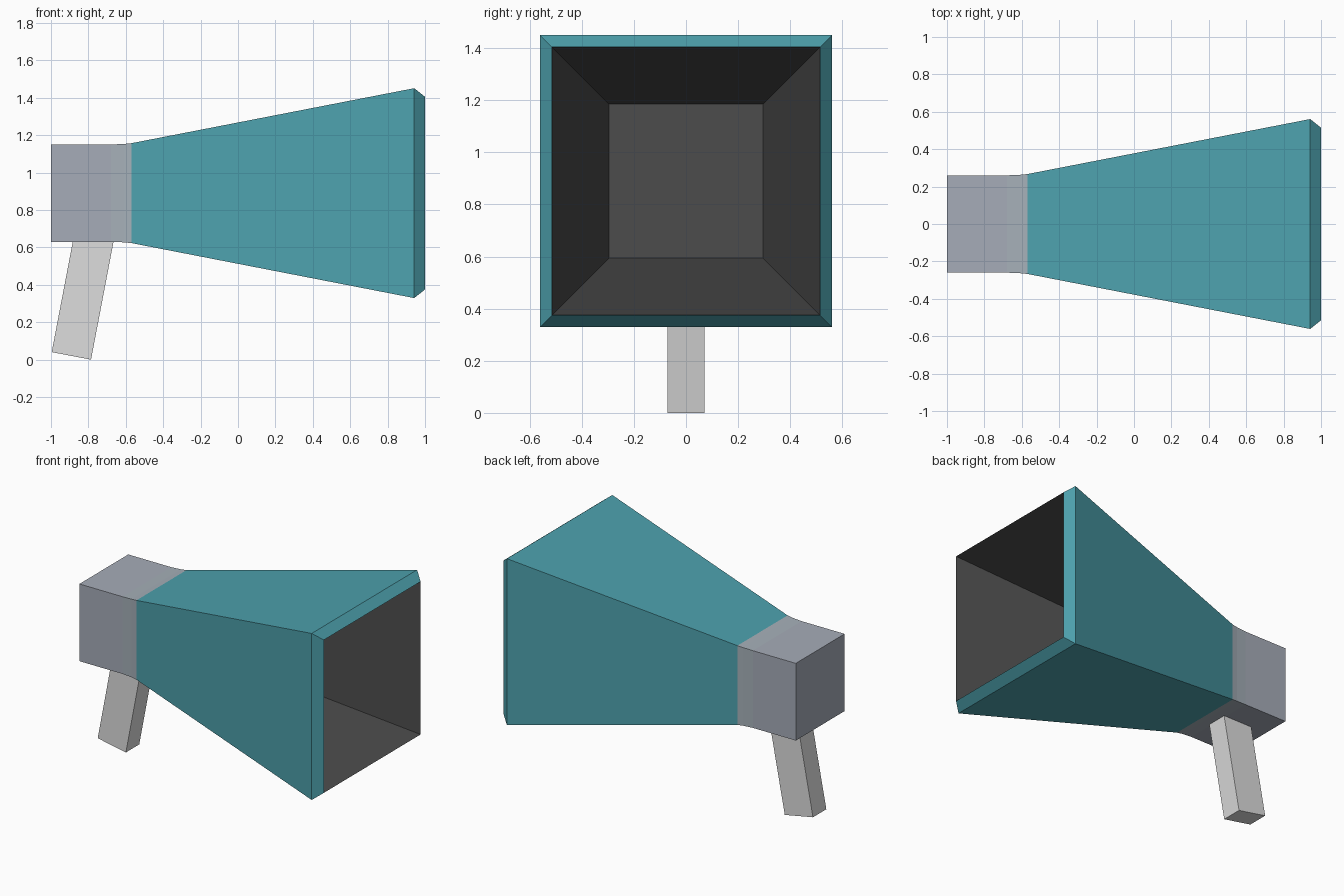
import bpy, bmesh, math
from mathutils import Vector

if "Cube" in bpy.data.objects:
    bpy.data.objects.remove(bpy.data.objects["Cube"])

CZ = 0.89  # height of the horn axis


def material(name, hex_rgb):
    """Flat material from an sRGB triple (0-255)."""
    m = bpy.data.materials.new(name)
    lin = []
    for c in hex_rgb:
        c /= 255
        lin.append(c / 12.92 if c <= 0.04045 else ((c + 0.055) / 1.055) ** 2.4)
    m.diffuse_color = (*lin, 1)
    m.use_nodes = True
    m.node_tree.nodes["Principled BSDF"].inputs["Base Color"].default_value = m.diffuse_color
    return m


TEAL = material("teal", (77, 161, 173))
GREY = material("blue grey", (166, 172, 184))
COLLAR = material("collar grey", (166, 176, 185))
DARK = material("dark interior", (76, 76, 76))
HANDLE = material("light grey", (221, 221, 221))


def square_loft(name, stations, mats, cap_start=None, cap_end=None):
    """Loft square rings (x, half size) along x; mats gives one slot per span."""
    slots = list(dict.fromkeys(mats))
    bm = bmesh.new()
    rings = []
    for x, h in stations:
        rings.append([bm.verts.new((x, sy * h, CZ + sz * h))
                      for sy, sz in ((-1, -1), (1, -1), (1, 1), (-1, 1))])
    for a, b, mat in zip(rings, rings[1:], mats):
        for i in range(4):
            j = (i + 1) % 4
            f = bm.faces.new((a[i], a[j], b[j], b[i]))
            f.material_index = slots.index(mat)
    for ring, mat in ((rings[0], cap_start), (rings[-1], cap_end)):
        if mat:
            bm.faces.new(ring).material_index = slots.index(mat)
    bmesh.ops.recalc_face_normals(bm, faces=bm.faces)
    return finish(name, bm, slots)


def finish(name, bm, slots):
    me = bpy.data.meshes.new(name)
    bm.to_mesh(me)
    bm.free()
    for m in slots:
        me.materials.append(m)
    ob = bpy.data.objects.new(name, me)
    bpy.context.collection.objects.link(ob)
    return ob


# Whole horn: rear box, collar, flared bell, bevelled rim, then the hollow mouth
square_loft("horn",
            [(-1.0, 0.26), (-0.68, 0.26), (-0.61, 0.263), (-0.57, 0.267),
             (0.942, 0.561), (1.0, 0.515), (0.0, 0.295)],
            [GREY, COLLAR, COLLAR, TEAL, TEAL, DARK],
            cap_start=GREY, cap_end=DARK)

# Handle: tilted square-section grip, its top sunk into the rear box
tilt = math.radians(10.8)
along = Vector((math.sin(tilt), 0, math.cos(tilt)))
across = Vector((math.cos(tilt), 0, -math.sin(tilt)))
foot = Vector((-0.996, 0, 0.04))
bm = bmesh.new()
bottom = [bm.verts.new(foot + across * (0.214 * u) + Vector((0, 0.071 * s, 0)))
          for u, s in ((0, -1), (1, -1), (1, 1), (0, 1))]
top = [bm.verts.new(v.co + along * 0.66) for v in bottom]
bm.faces.new(bottom)
bm.faces.new(top)
for i in range(4):
    j = (i + 1) % 4
    bm.faces.new((bottom[i], bottom[j], top[j], top[i]))
bmesh.ops.recalc_face_normals(bm, faces=bm.faces)
finish("handle", bm, [HANDLE])
